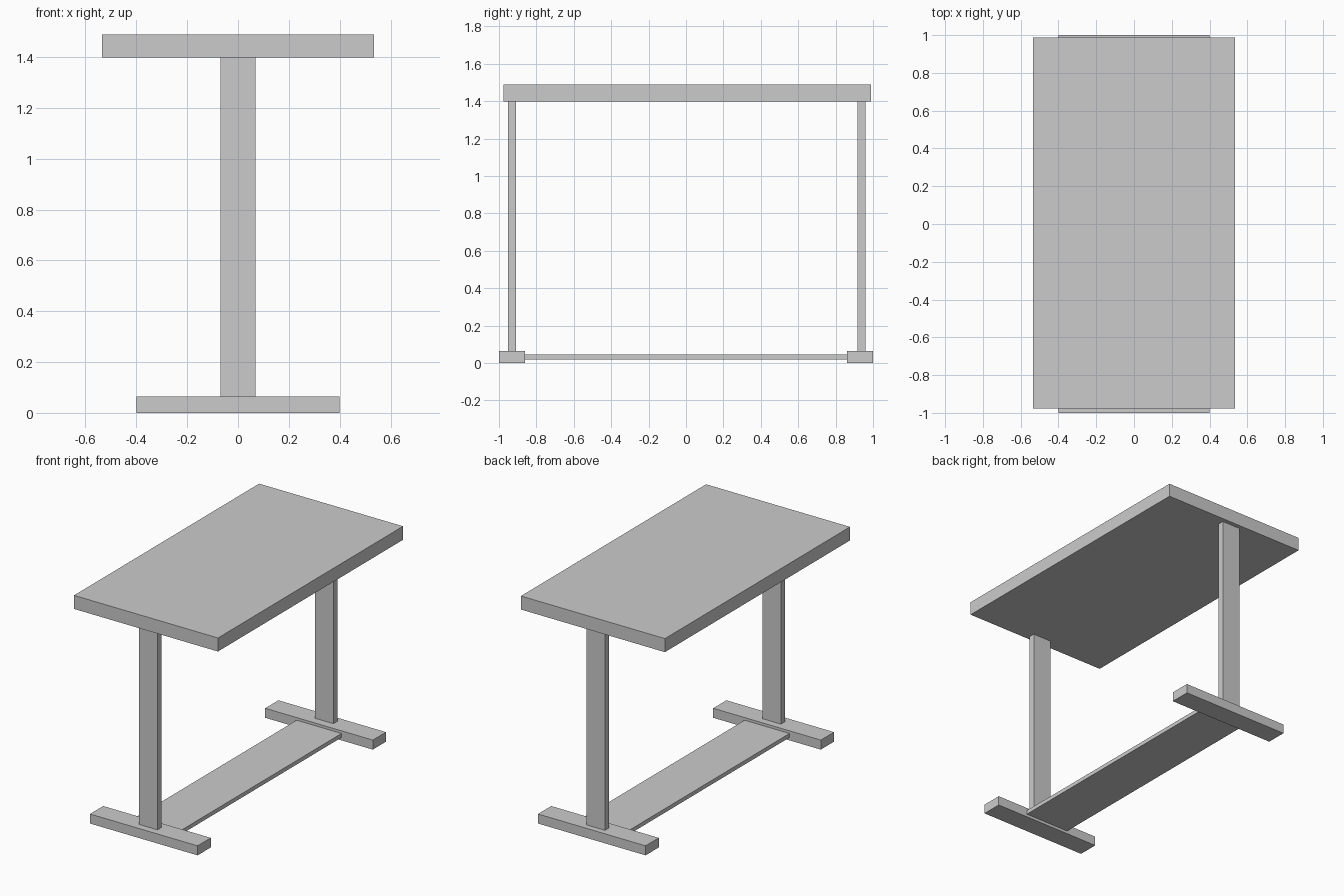
import bpy

if "Cube" in bpy.data.objects:
    bpy.data.objects.remove(bpy.data.objects["Cube"])


def box(name, x, y, z):
    """Box spanning the given (min, max) ranges."""
    spans = (x, y, z)
    bpy.ops.mesh.primitive_cube_add(size=1, location=[(a + b) / 2 for a, b in spans])
    ob = bpy.context.object
    ob.name = name
    ob.scale = [b - a for a, b in spans]
    bpy.ops.object.transform_apply(location=False, rotation=False, scale=True)
    return ob


# Table top, set slightly towards the back
box("table_top", (-0.535, 0.535), (-0.977, 0.988), (1.397, 1.488))

# Foot bar and upright at each end
for end, foot_y, post_y in (("front", (-1.0, -0.86), (-0.952, -0.909)),
                            ("back", (0.86, 1.0), (0.916, 0.959))):
    box(end + "_foot", (-0.4, 0.4), foot_y, (0, 0.064))
    box(end + "_upright", (-0.069, 0.068), post_y, (0.064, 1.397))

# Low flat plank joining the feet
box("stretcher_plank", (-0.167, 0.167), (-0.86, 0.86), (0.019, 0.046))
